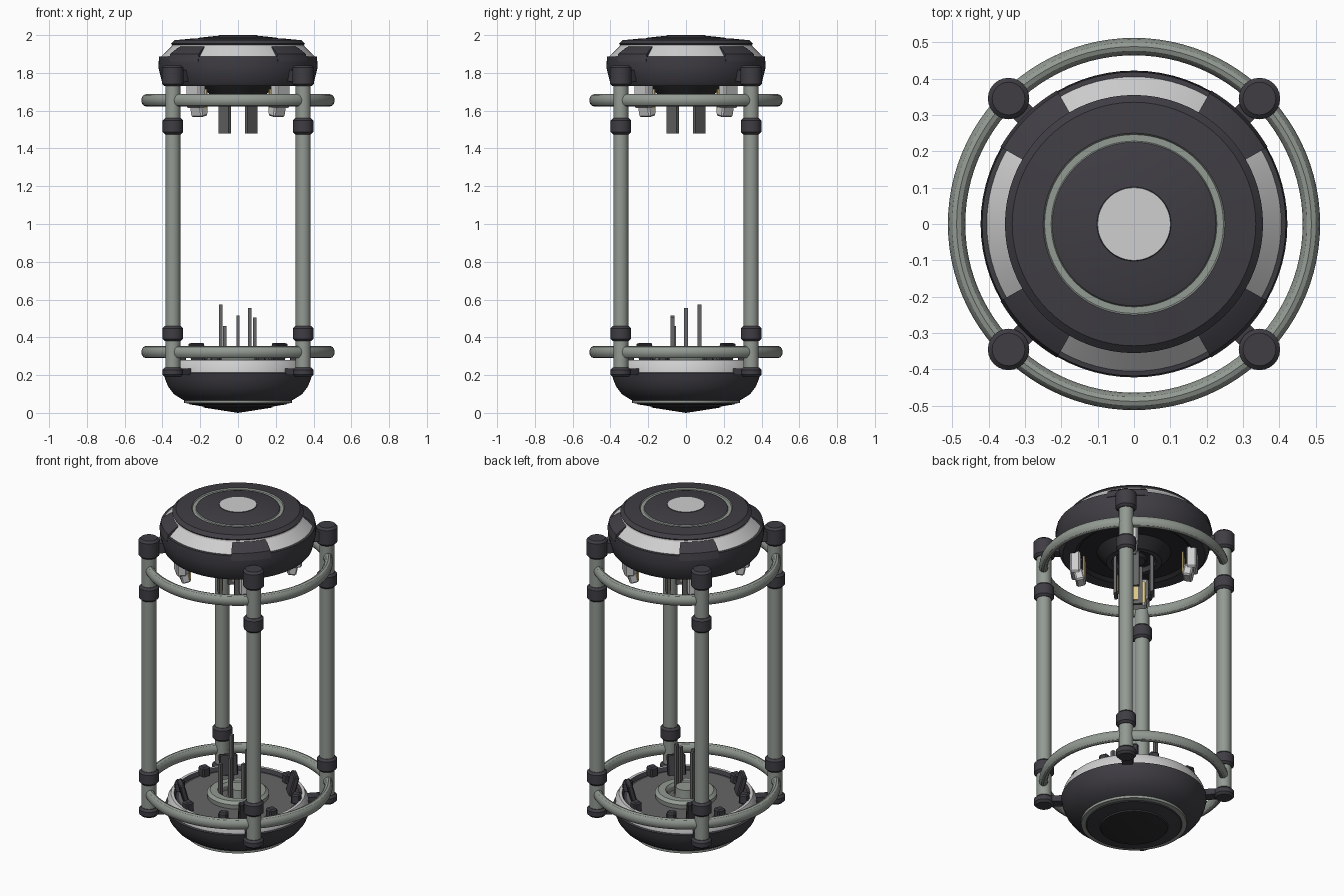
import bpy, bmesh, math
from mathutils import Matrix

if "Cube" in bpy.data.objects:
    bpy.data.objects.remove(bpy.data.objects["Cube"])

def mat(name, *c):
    m = bpy.data.materials.new(name)
    m.diffuse_color = (*c, 1)
    m.use_nodes = True
    m.node_tree.nodes["Principled BSDF"].inputs["Base Color"].default_value = m.diffuse_color
    return m

DARK = mat("charcoal", 0.05, 0.047, 0.057)
LIGHT = mat("light_grey", 0.62, 0.62, 0.62)
GREEN = mat("green_grey", 0.29, 0.32, 0.29)
STEEL = mat("steel_grey", 0.13, 0.13, 0.13)
BLACK = mat("near_black", 0.025, 0.025, 0.028)
YELLOW = mat("pale_yellow", 0.72, 0.56, 0.24)

def finish(name, bm, mats, angle=30):
    bmesh.ops.remove_doubles(bm, verts=bm.verts, dist=1e-5)
    bmesh.ops.recalc_face_normals(bm, faces=bm.faces)
    me = bpy.data.meshes.new(name)
    bm.to_mesh(me)
    bm.free()
    for m in mats:
        me.materials.append(m)
    ob = bpy.data.objects.new(name, me)
    bpy.context.collection.objects.link(ob)
    bpy.ops.object.select_all(action='DESELECT')
    ob.select_set(True)
    bpy.context.view_layer.objects.active = ob
    bpy.ops.object.shade_smooth_by_angle(angle=math.radians(angle))
    return ob

def lathe(name, prof, mats, idx=None, closed=False, a0=0, a1=360, n=72, at=(0, 0)):
    """Revolve (radius, z) points; idx gives the material of each profile step."""
    bm = bmesh.new()
    full = a1 - a0 == 360
    rings = []
    for k in range(n if full else n + 1):
        a = math.radians(a0 + (a1 - a0) * k / n)
        rings.append([bm.verts.new((at[0] + r * math.cos(a), at[1] + r * math.sin(a), z)) for r, z in prof])
    steps = len(prof) if closed else len(prof) - 1
    for k in range(n):
        p, q = rings[k], rings[(k + 1) % len(rings)]
        for i in range(steps):
            j = (i + 1) % len(prof)
            f = bm.faces.new((p[i], q[i], q[j], p[j]))
            f.material_index = idx[i] if idx else 0
    if not full and closed:
        bm.faces.new(rings[0])
        bm.faces.new(rings[-1])
    return finish(name, bm, mats)

def box(name, size, loc, m, deg=0, tilt=0, bevel=0.0):
    """Box whose local x axis points outwards at the given angle."""
    bm = bmesh.new()
    bmesh.ops.create_cube(bm, size=1)
    bmesh.ops.scale(bm, vec=size, verts=bm.verts)
    if bevel:
        bmesh.ops.bevel(bm, geom=bm.edges[:], offset=bevel, segments=1, affect='EDGES')
    M = Matrix.Rotation(math.radians(deg), 4, 'Z') @ Matrix.Translation(loc) @ Matrix.Rotation(math.radians(tilt), 4, 'Y')
    bm.transform(M)
    return finish(name, bm, [m])

# Top housing: dome, inlaid ring, light cone band, dark rim
lathe("top_housing",
      [(0, 2.0), (0.10, 2.0), (0.102, 1.997), (0.20, 1.987), (0.225, 1.980), (0.228, 1.974), (0.246, 1.974),
       (0.25, 1.981), (0.335, 1.973), (0.355, 1.955), (0.350, 1.948), (0.352, 1.94), (0.405, 1.888),
       (0.418, 1.886), (0.422, 1.83), (0.402, 1.75), (0.385, 1.73), (0.32, 1.73), (0.30, 1.745),
       (0.20, 1.745), (0.18, 1.72), (0.15, 1.685), (0.12, 1.685), (0.11, 1.71), (0.07, 1.71), (0.06, 1.69), (0, 1.69)],
      [DARK, LIGHT, GREEN, BLACK],
      [1, 0, 0, 0, 2, 2, 2, 0, 0, 0, 1, 1, 0, 0, 0, 0, 0, 3, 3, 3, 3, 0, 0, 3, 3, 0])

# Bottom bowl with light rim and inner floor
lathe("bottom_bowl",
      [(0, 0.0), (0.18, 0.028), (0.185, 0.034), (0.255, 0.045), (0.26, 0.05), (0.285, 0.052), (0.285, 0.066),
       (0.30, 0.074), (0.34, 0.10), (0.37, 0.14), (0.386, 0.18), (0.393, 0.21), (0.383, 0.214),
       (0.380, 0.25), (0.362, 0.28), (0.345, 0.28), (0.335, 0.26), (0.32, 0.26), (0.17, 0.26), (0, 0.26)],
      [DARK, LIGHT, GREEN, STEEL, BLACK],
      [4, 0, 0, 0, 2, 2, 0, 0, 0, 0, 0, 0, 1, 1, 1, 0, 0, 3, 3])

# Guard rings
for name, z in (("lower_guard_ring", 0.322), ("upper_guard_ring", 1.655)):
    prof = [(0.488 + 0.024 * math.cos(t * math.pi / 6), z + 0.032 * math.sin(t * math.pi / 6)) for t in range(12)]
    lathe(name, prof, [GREEN], closed=True, n=96)

def collar(name, r, z0, z1, at):
    b = 0.012
    lathe(name, [(0, z0), (r - b, z0), (r, z0 + b), (r, z1 - b), (r - b, z1), (0, z1)], [DARK], n=24, at=at)

# Everything repeated at the four diagonals
for i, deg in enumerate((45, 135, 225, 315)):
    a = math.radians(deg)
    at = (0.488 * math.cos(a), 0.488 * math.sin(a))
    lathe(f"post_{i}", [(0, 0.2), (0.04, 0.2), (0.04, 1.8), (0, 1.8)], [GREEN], n=24, at=at)
    collar(f"post_foot_{i}", 0.055, 0.19, 0.24, at)
    collar(f"lower_collar_{i}", 0.054, 0.38, 0.46, at)
    collar(f"upper_collar_{i}", 0.054, 1.475, 1.56, at)
    collar(f"post_cap_{i}", 0.057, 1.73, 1.84, at)
    # clamps over the light band and short arms to the posts
    lathe(f"top_clamp_{i}", [(0.34, 1.86), (0.34, 1.945), (0.37, 1.932), (0.415, 1.90), (0.424, 1.86)],
          [DARK], closed=True, a0=deg - 15, a1=deg + 15, n=8)
    box(f"top_arm_{i}", (0.08, 0.06, 0.06), (0.43, 0, 1.785), DARK, deg)
    box(f"bottom_arm_{i}", (0.11, 0.06, 0.035), (0.42, 0, 0.217), DARK, deg)
    # hanging brackets with yellow inner faces
    box(f"hanging_bracket_{i}", (0.055, 0.10, 0.13), (0.315, 0, 1.68), LIGHT, deg, bevel=0.008)
    box(f"bracket_foot_{i}", (0.05, 0.085, 0.07), (0.295, 0, 1.604), LIGHT, deg, tilt=12, bevel=0.008)
    box(f"bracket_pad_{i}", (0.008, 0.075, 0.13), (0.268, 0, 1.65), YELLOW, deg)
    # inner hanging plates
    box(f"hanging_plate_{i}", (0.018, 0.075, 0.23), (0.10, 0, 1.595), STEEL, deg)
    box(f"plate_pad_{i}", (0.006, 0.03, 0.10), (0.088, 0, 1.55), YELLOW, deg)
    # floor blocks in the bowl
    box(f"floor_bracket_{i}", (0.03, 0.10, 0.12), (0.30, 0, 0.31), DARK, deg, tilt=15, bevel=0.006)
    for s in (-1, 1):
        box(f"floor_block_{i}_{'a' if s < 0 else 'b'}", (0.05, 0.05, 0.06), (0.325, 0, 0.285), DARK, deg + 24 * s, bevel=0.008)

# Hub on the bowl floor
lathe("hub_ring", [(0.165, 0.255), (0.168, 0.285), (0.15, 0.30), (0.11, 0.30), (0.10, 0.285), (0.10, 0.255)], [GREEN])
lathe("hub_core", [(0.06, 0.255), (0.055, 0.32), (0, 0.32)], [GREEN])

# Upright blades in the hub
for i, (x, y, top) in enumerate(((-0.092, 0.072, 0.575), (0.063, 0, 0.555), (0.088, -0.072, 0.505),
                                 (0, -0.072, 0.515), (-0.07, -0.065, 0.46))):
    box(f"blade_{i}", (0.018, 0.022, top - 0.26), (x, y, (top + 0.26) / 2), STEEL)
